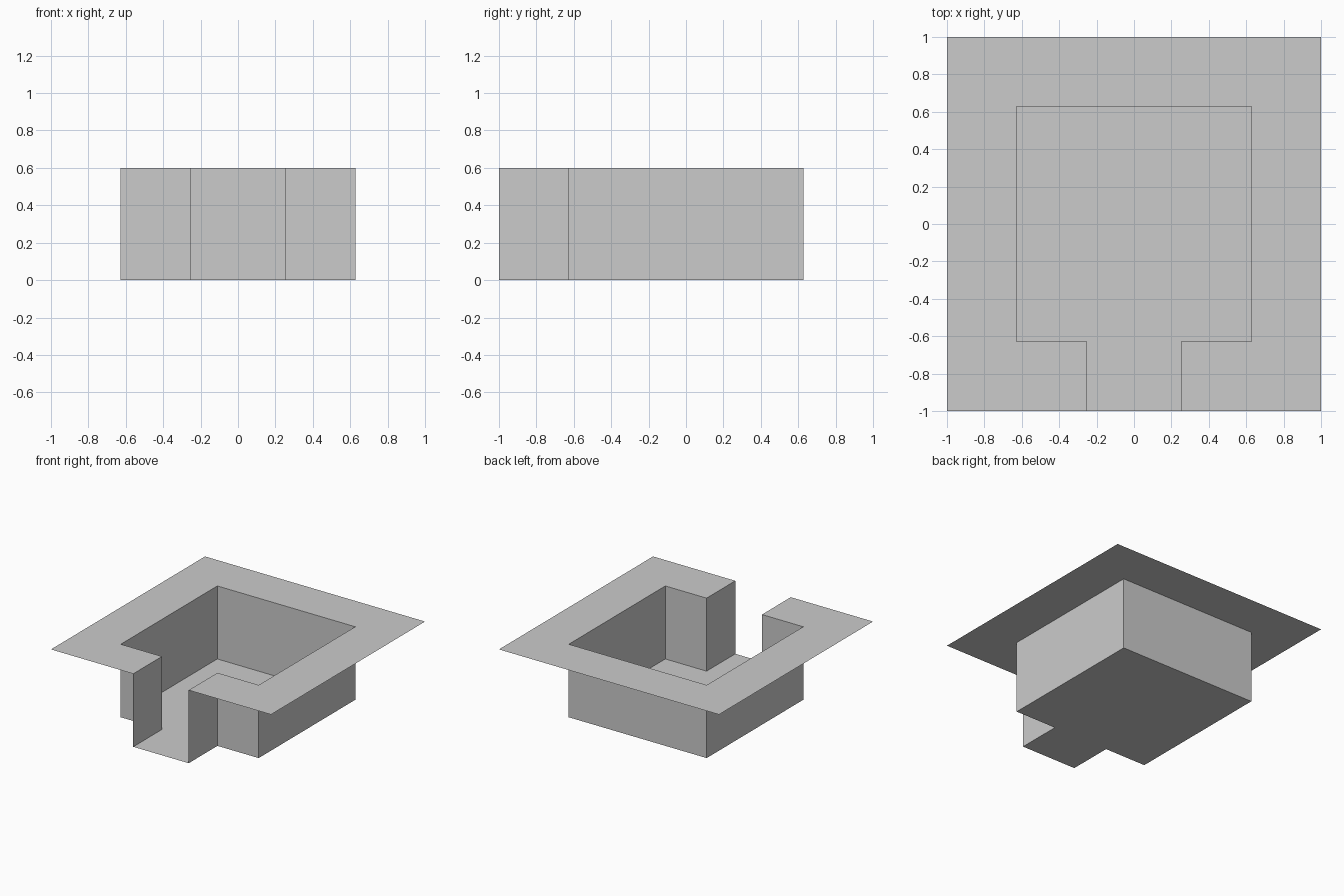
import bpy

if "Cube" in bpy.data.objects:
    bpy.data.objects.remove(bpy.data.objects["Cube"])

HALF = 1.0      # half width of the surrounding deck
PIT = 0.627     # half width of the sunken room
GAP = 0.252     # half width of the entrance channel
TOP = 0.6       # deck height above the floor


def make_sheet(name, verts, faces):
    mesh = bpy.data.meshes.new(name)
    mesh.from_pydata(verts, [], faces)
    mesh.update()
    obj = bpy.data.objects.new(name, mesh)
    bpy.context.collection.objects.link(obj)
    return obj


def at_height(points, z):
    return [(x, y, z) for x, y in points]


# Pit outline: right half from the channel mouth to the back, then mirrored
right = [(GAP, -HALF), (GAP, -PIT), (PIT, -PIT), (PIT, PIT)]
outline = right + [(-x, y) for x, y in reversed(right)]
n = len(outline)

# Sunken floor, running out through the channel
make_sheet("pit_floor", at_height(outline, 0), [range(n)])

# Vertical walls facing into the pit, open at the channel mouth
make_sheet("pit_walls", at_height(outline, 0) + at_height(outline, TOP),
           [(i, i + n, i + 1 + n, i + 1) for i in range(n - 1)])

# Flat deck around the pit, as one C-shaped face
rim = [(-HALF, -HALF), (-HALF, HALF), (HALF, HALF), (HALF, -HALF)]
deck = outline + rim
make_sheet("deck", at_height(deck, TOP), [range(len(deck) - 1, -1, -1)])
